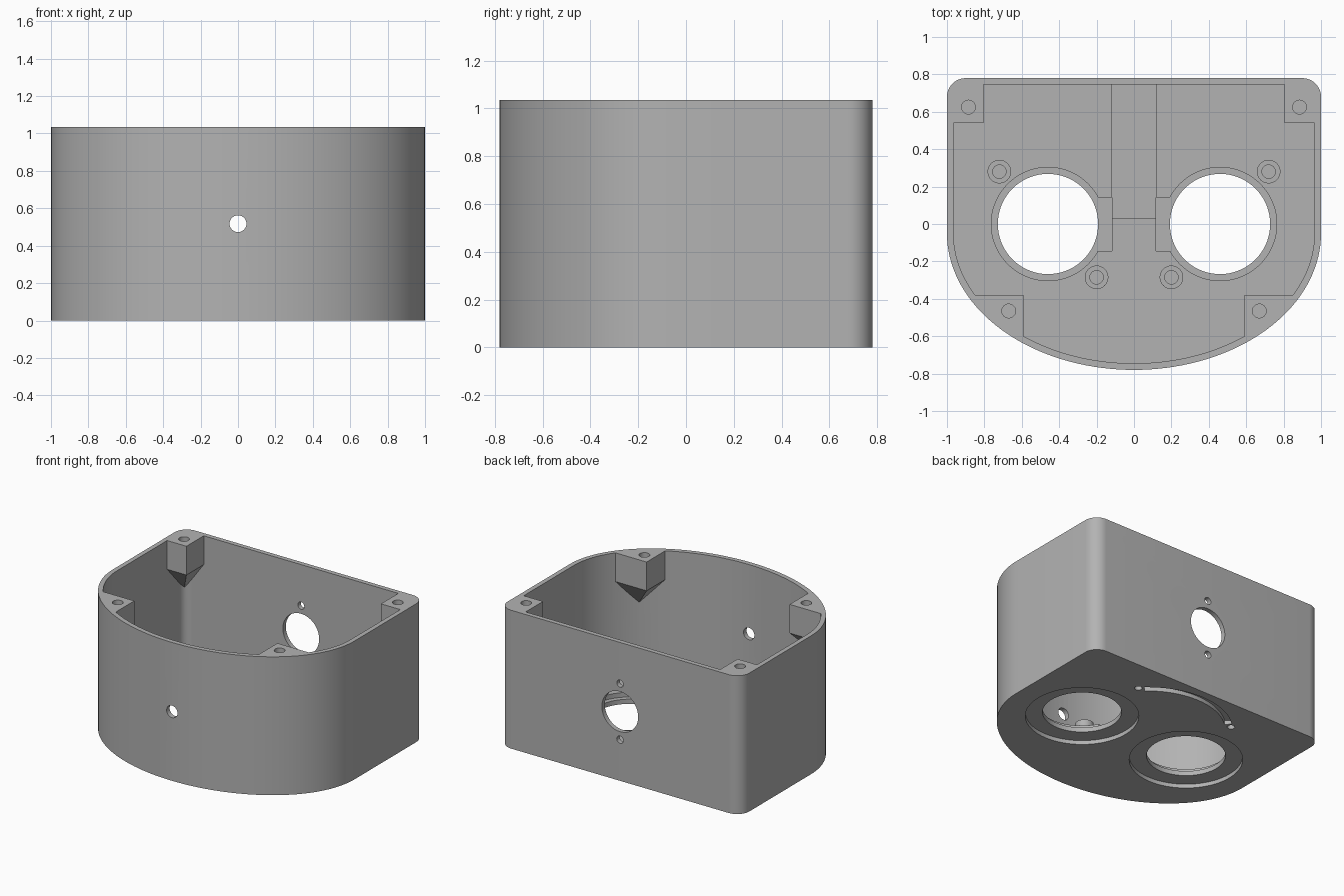
import bpy
import bmesh
from math import sin, cos, pi, radians
from mathutils import Vector

cube = bpy.data.objects.get("Cube")
if cube:
    bpy.data.objects.remove(cube, do_unlink=True)

HEIGHT, FLOOR, WALL = 1.035, 0.1, 0.035
MID = HEIGHT / 2

grey = bpy.data.materials.new("plain grey")
grey.use_nodes = True
colour = (0.45, 0.45, 0.45, 1)
grey.diffuse_color = colour
grey.node_tree.nodes["Principled BSDF"].inputs["Base Color"].default_value = colour


# Helpers
def make_object(name, bm):
    bmesh.ops.recalc_face_normals(bm, faces=bm.faces[:])
    mesh = bpy.data.meshes.new(name)
    bm.to_mesh(mesh)
    bm.free()
    mesh.materials.append(grey)
    obj = bpy.data.objects.new(name, mesh)
    bpy.context.collection.objects.link(obj)
    return obj


def prism(name, outline, low, high, along_y=False):
    """Extrude a 2D outline along z, or along y when the outline is in x and z."""
    def place(u, v, w):
        return (u, w, v) if along_y else (u, v, w)
    bm = bmesh.new()
    face = bm.faces.new([bm.verts.new(place(u, v, low)) for u, v in outline])
    grown = bmesh.ops.extrude_face_region(bm, geom=[face])["geom"]
    moved = [g for g in grown if isinstance(g, bmesh.types.BMVert)]
    bmesh.ops.translate(bm, verts=moved, vec=Vector(place(0, 0, high - low)))
    return make_object(name, bm)


def arc(cx, cy, rx, ry, start, end, steps):
    return [(cx + rx * cos(radians(start + (end - start) * i / steps)),
             cy + ry * sin(radians(start + (end - start) * i / steps)))
            for i in range(steps + 1)]


def circle(cx, cy, r, sides=48):
    return arc(cx, cy, r, r, 0, 360, sides)[:-1]


def rect(x0, x1, y0, y1):
    return [(x0, y0), (x1, y0), (x1, y1), (x0, y1)]


def shell_outline(inset):
    """Flat back with rounded corners, half-ellipse front."""
    r = 0.1 - inset
    return (arc(0, -0.05, 1 - inset, 0.73 - inset, 180, 360, 72)
            + arc(0.9, 0.68, r, r, 0, 90, 10)
            + arc(-0.9, 0.68, r, r, 90, 180, 10))


def tapered_boss(name, x0, x1, y0, y1, apex):
    bm = bmesh.new()
    for z in (HEIGHT - 0.215, HEIGHT + 0.2):
        for x, y in rect(x0, x1, y0, y1):
            bm.verts.new((x, y, z))
    bm.verts.new(apex)
    bmesh.ops.convex_hull(bm, input=bm.verts[:])
    return make_object(name, bm)


def cut(target, cutter):
    cutter.hide_render = True
    mod = target.modifiers.new("cut", 'BOOLEAN')
    mod.operation = 'DIFFERENCE'
    mod.solver = 'EXACT'
    mod.object = cutter
    bpy.context.view_layer.objects.active = target
    bpy.ops.object.modifier_apply(modifier=mod.name)
    bpy.data.objects.remove(cutter, do_unlink=True)


# Outer shell, and the hollow that keeps room for bosses and standoffs
body = prism("enclosure_body", shell_outline(0), 0, HEIGHT)
hollow = prism("hollow", shell_outline(WALL), FLOOR, HEIGHT + 0.1)
standoffs = [(0.72, 0.28), (0.2, -0.285)]
for s in (-1, 1):
    cut(hollow, tapered_boss("rear_boss", s * 0.805, s * 1.1, 0.54, 0.9,
                             (s * 0.975, 0.755, HEIGHT - 0.45)))
    cut(hollow, tapered_boss("front_boss", s * 0.592, s * 1.1, -0.9, -0.38,
                             (s * 0.75, -0.51, HEIGHT - 0.4)))
    for x, y in standoffs:
        cut(hollow, prism("standoff", circle(s * x, y, 0.063, 32), 0, 0.16))
cut(body, hollow)

# Screw holes, eye openings with seats on both faces, and side pockets
for s in (-1, 1):
    for x, y in [(0.885, 0.625), (0.67, -0.465)]:
        cut(body, prism("screw_hole", circle(s * x, y, 0.037, 24), HEIGHT - 0.18, HEIGHT + 0.1))
    for x, y in standoffs:
        cut(body, prism("standoff_hole", circle(s * x, y, 0.036, 24), FLOOR, 0.3))
    cut(body, prism("pocket", rect(s * 0.118, s * 0.25, -0.145, 0.143), 0.07, 0.12))
    cut(body, prism("inner_seat", circle(s * 0.46, 0, 0.303, 72), 0.065, 0.13))
    cut(body, prism("eye_opening", circle(s * 0.46, 0, 0.268, 72), -0.1, 0.2))
    cut(body, prism("outer_seat", circle(s * 0.46, 0, 0.385, 72), -0.1, 0.03))

# Floor channel, running to the back wall
cut(body, prism("channel", rect(-0.118, 0.118, 0.03, 0.745), 0.08, 0.12))

# Curved groove underneath with a dimple beyond each end
groove = arc(0, 0.14, 0.58, 0.58, 48, 132, 32) + arc(0, 0.14, 0.53, 0.53, 132, 48, 32)
cut(body, prism("curved_groove", groove, -0.1, 0.03))
for s in (-1, 1):
    cut(body, prism("groove_dimple", circle(s * 0.41, 0.535, 0.026, 24), -0.1, 0.03))

# Round openings in the back and front walls
cut(body, prism("back_opening", circle(0, MID, 0.15, 64), 0.65, 0.9, True))
for s in (-1, 1):
    cut(body, prism("back_screw_hole", circle(0, MID + s * 0.21, 0.027, 24), 0.65, 0.9, True))
cut(body, prism("front_hole", circle(0, MID, 0.045, 32), -0.9, -0.65, True))

# Smooth curved walls, crisp edges
bpy.ops.object.select_all(action='DESELECT')
body.select_set(True)
bpy.context.view_layer.objects.active = body
bpy.ops.object.shade_smooth_by_angle(angle=radians(25))
